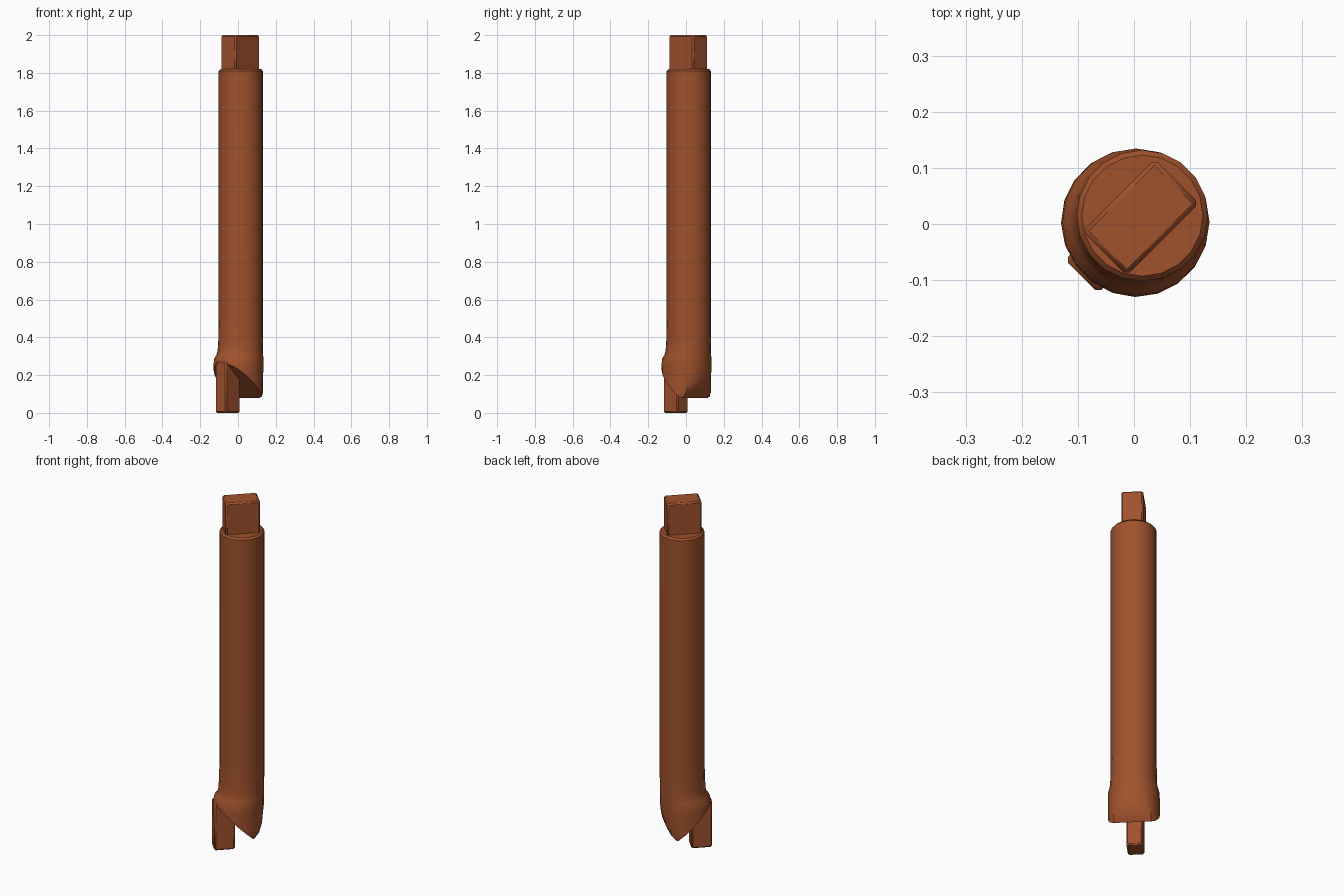
import bpy, bmesh, math
from mathutils import Vector, Matrix

if "Cube" in bpy.data.objects:
    bpy.data.objects.remove(bpy.data.objects["Cube"])

brown = bpy.data.materials.new("warm_brown")
brown.diffuse_color = (0.352, 0.084, 0.026, 1)
brown.use_nodes = True
brown.node_tree.nodes["Principled BSDF"].inputs["Base Color"].default_value = brown.diffuse_color

TURN = Matrix.Rotation(math.radians(45), 4, 'Z')   # the piece is built along x, then turned


def finish(name, bm, bevel=0.0):
    bmesh.ops.recalc_face_normals(bm, faces=bm.faces)
    bmesh.ops.transform(bm, matrix=TURN, verts=bm.verts)
    mesh = bpy.data.meshes.new(name)
    bm.to_mesh(mesh)
    bm.free()
    ob = bpy.data.objects.new(name, mesh)
    bpy.context.collection.objects.link(ob)
    mesh.materials.append(brown)
    if bevel:
        mod = ob.modifiers.new("bevel", 'BEVEL')
        mod.width = bevel
        mod.segments = 1
    bpy.ops.object.select_all(action='DESELECT')
    ob.select_set(True)
    bpy.context.view_layer.objects.active = ob
    bpy.ops.object.shade_smooth_by_angle(angle=math.radians(35))
    return ob


def tenon(name, x0, x1, width, z0, z1, bevel):
    bm = bmesh.new()
    bmesh.ops.create_cube(bm, size=1)
    for v in bm.verts:
        v.co = Vector(((x0 + x1) / 2 + v.co.x * (x1 - x0), v.co.y * width,
                       (z0 + z1) / 2 + v.co.z * (z1 - z0)))
    finish(name, bm, bevel)


# shaft: (height, centre offset, radius, limit on the toe side)
SIDES = 20
rings = [(0.075, 0, 0.133, 0.066), (0.11, 0, 0.133, 0.097), (0.15, 0.001, 0.132, 0.116),
         (0.20, 0.002, 0.132, 0.129), (0.24, 0.003, 0.132, 0.134), (0.285, 0.005, 0.131, 1),
         (0.305, 0.013, 0.124, 1), (0.33, 0.017, 0.120, 1), (0.38, 0.019, 0.118, 1),
         (0.50, 0.021, 0.117, 1), (1.81, 0.021, 0.117, 1), (1.82, 0.021, 0.108, 1)]
bm = bmesh.new()
loops = []
for z, c, r, limit in rings:
    loop = []
    for i in range(SIDES):
        a = 2 * math.pi * (i + 0.5) / SIDES
        loop.append(bm.verts.new((min(c + r * math.cos(a), limit), r * math.sin(a), z)))
    loops.append(loop)
for lo, hi in zip(loops, loops[1:]):
    for i in range(SIDES):
        j = (i + 1) % SIDES
        bm.faces.new((lo[i], lo[j], hi[j], hi[i]))
bm.faces.new(loops[-1])
bm.faces.new(loops[0][::-1])

# slanted cut across the foot of the shaft
cut = bmesh.ops.bisect_plane(bm, geom=bm.verts[:] + bm.edges[:] + bm.faces[:],
                             plane_co=(0, 0, 0.145), plane_no=(0.95, 0, 1),
                             clear_inner=True)
edges = [e for e in bm.edges if e.is_boundary]
bmesh.ops.holes_fill(bm, edges=edges, sides=0)
finish("shaft", bm)

# square pegs at both ends
tenon("top_peg", -0.074, 0.108, 0.112, 1.79, 2.0, 0.008)
tenon("bottom_peg", -0.132, -0.022, 0.084, 0.0, 0.27, 0.008)
